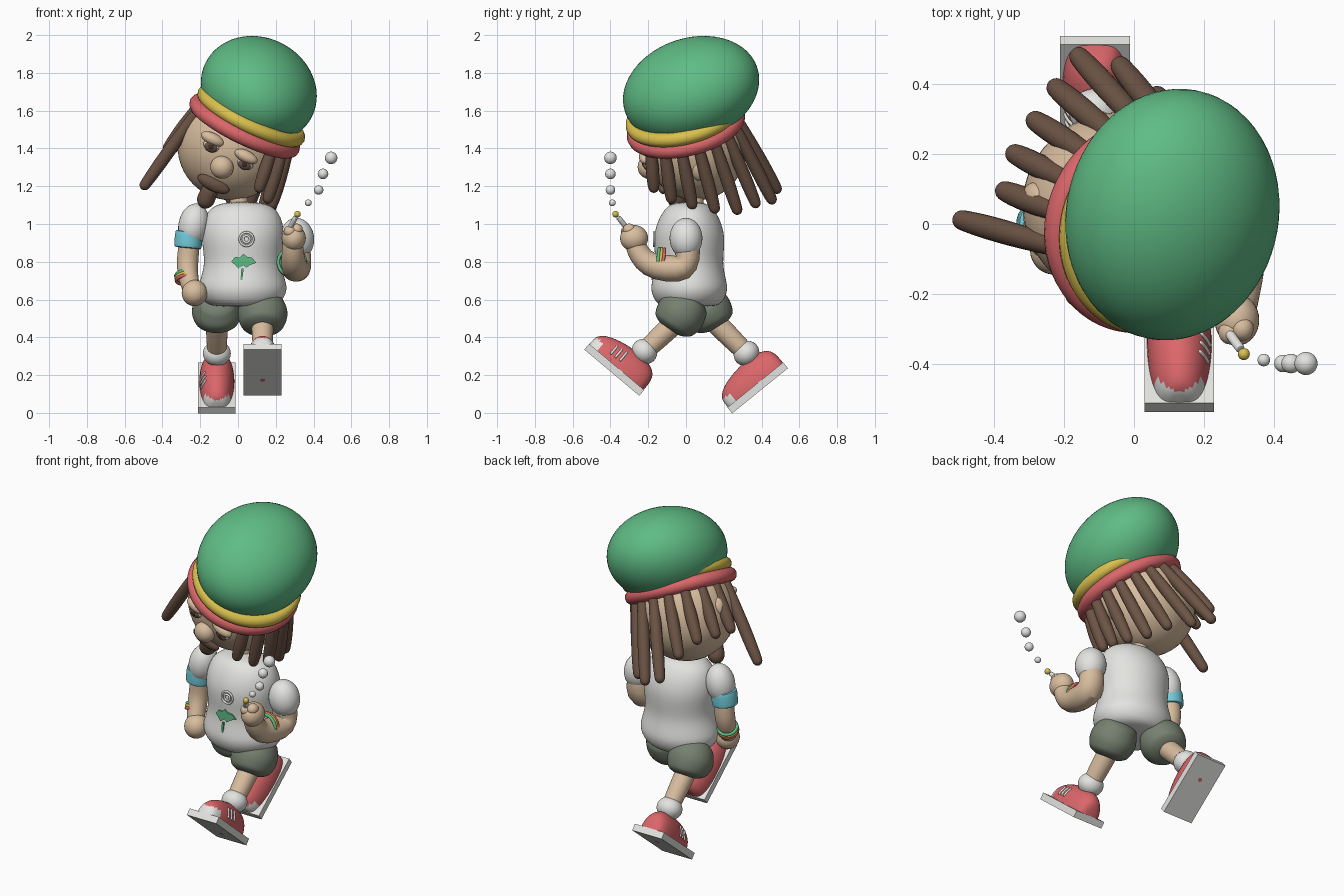
import bpy, bmesh
from math import sin, cos, pi, radians, sqrt
from mathutils import Vector, Matrix

if "Cube" in bpy.data.objects:
    bpy.data.objects.remove(bpy.data.objects["Cube"])


def colour(name, *rgb):
    m = bpy.data.materials.new(name)
    m.use_nodes = True
    m.diffuse_color = (*rgb, 1)
    bsdf = m.node_tree.nodes["Principled BSDF"]
    bsdf.inputs["Base Color"].default_value = (*rgb, 1)
    bsdf.inputs["Roughness"].default_value = 0.7
    return m


GREEN = colour("green", .115, .50, .235)
YELLOW = colour("yellow", .70, .53, .075)
RED = colour("red", .71, .135, .145)
SKIN = colour("skin", .69, .51, .345)
BROWN = colour("hair_brown", .15, .088, .06)
WHITE = colour("white", .77, .77, .75)
OLIVE = colour("olive", .18, .215, .16)
CYAN = colour("cyan", .17, .60, .70)
DARK = colour("dark_brown", .05, .03, .022)


def finish(bm, name, mats, matrix=None, sub=0, angle=60):
    bmesh.ops.recalc_face_normals(bm, faces=bm.faces)
    me = bpy.data.meshes.new(name)
    bm.to_mesh(me)
    bm.free()
    ob = bpy.data.objects.new(name, me)
    bpy.context.collection.objects.link(ob)
    for m in mats if isinstance(mats, tuple) else (mats,):
        me.materials.append(m)
    if matrix:
        ob.matrix_world = matrix
    if sub:
        ob.modifiers.new("smooth", "SUBSURF").levels = sub
        ob.modifiers["smooth"].render_levels = sub
    bpy.ops.object.select_all(action="DESELECT")
    ob.select_set(True)
    bpy.context.view_layer.objects.active = ob
    bpy.ops.object.shade_smooth_by_angle(angle=radians(angle))


def place(loc, rot=None):
    return Matrix.Translation(loc) @ (rot or Matrix()).to_4x4()


def ball(name, mat, loc, radii, rot=None, seg=32):
    bm = bmesh.new()
    bmesh.ops.create_uvsphere(bm, u_segments=seg, v_segments=seg // 2, radius=1)
    r = radii if isinstance(radii, tuple) else (radii,) * 3
    bmesh.ops.scale(bm, vec=r, verts=bm.verts)
    finish(bm, name, mat, place(loc, rot))


def loft(name, mat, rings, loop=False, matrix=None, sub=0):
    bm = bmesh.new()
    rows = [[bm.verts.new(p) for p in ring] for ring in rings]
    n = len(rows[0])
    for a, b in zip(rows, rows[1:] + (rows[:1] if loop else [])):
        for i in range(n):
            bm.faces.new((a[i], a[(i + 1) % n], b[(i + 1) % n], b[i]))
    if not loop:
        bm.faces.new(rows[0])
        bm.faces.new(rows[-1])
    finish(bm, name, mat, matrix, sub)


def torus(name, mat, loc, R, r, rot=None, n=64):
    rings = [[Vector(((R + r * cos(b)) * cos(a), (R + r * cos(b)) * sin(a), r * sin(b)))
              for b in (2 * pi * j / 12 for j in range(12))]
             for a in (2 * pi * i / n for i in range(n))]
    loft(name, mat, rings, True, place(loc, rot))


def tube(name, mat, pts, radii, n=18, sub=1, cap=1.0):
    """Round limb through points, with domed ends."""
    pts = [Vector(p) for p in pts]
    tan = [(pts[min(i + 1, len(pts) - 1)] - pts[max(i - 1, 0)]).normalized()
           for i in range(len(pts))]
    body = list(zip(pts, tan, radii))
    dome = [(.9, .4), (.6, .8), (.2, .98)]
    p, t, r = body[0]
    head = [(p - t * r * h * cap, t, r * k) for k, h in reversed(dome)]
    p, t, r = body[-1]
    tail = [(p + t * r * h * cap, t, r * k) for k, h in dome]
    rings = []
    for p, t, r in head + body + tail:
        a = t.cross(Vector((1, 0, 0))).normalized()
        b = t.cross(a)
        rings.append([p + r * (a * cos(2 * pi * i / n) + b * sin(2 * pi * i / n)) for i in range(n)])
    loft(name, mat, rings, sub=sub)


# Tilted head frame
n_ax = Vector((.43, -.21, .88)).normalized()
u_ax = Vector((.9, 0, -.44)).normalized()
v_ax = n_ax.cross(u_ax)
TILT = Matrix((u_ax, v_ax, n_ax)).transposed()
band = Vector((.035, 0, 1.52))
skull = Vector((-.035, .05, 1.41))

# Hat, its crown leaning a little further back than the bands
ball("hat_crown", GREEN, (.11, .027, 1.711), (.316, .37, .262),
     Matrix.Rotation(radians(7), 3, "X") @ TILT, 64)
torus("hat_red_band", RED, band, .278, .042, TILT)
torus("hat_yellow_band", YELLOW, band + n_ax * .066 + u_ax * .008, .274, .038, TILT)

# Head and face
ball("head", SKIN, skull, (.285, .27, .285), TILT, 48)
tube("neck", SKIN, [(.01, .04, 1.05), (0, .05, 1.2)], [.05, .05])
for side in (-1, 1):
    ball("ear", SKIN, skull + TILT @ Vector((side * .27, .02, -.02)), (.03, .045, .055), TILT)


def on_face(x, z, out=0):
    d = Vector((x - skull.x, 0, z - skull.z))
    return Vector((x, skull.y - sqrt(max(.075 - d.length_squared, 0)) - out, z))


for x, z in ((-.14, 1.415), (.038, 1.322)):
    ball("eyeball", WHITE, on_face(x, z), (.045, .026, .033), TILT)
    ball("iris", BROWN, on_face(x - .003, z - .007, .013), (.036, .018, .028), TILT)
    ball("pupil", DARK, on_face(x - .003, z - .007, .026), (.015, .009, .015), TILT)
    ball("upper_eyelid", SKIN, on_face(x + .005, z + .035, .006), (.066, .036, .032), TILT)
ball("nose", SKIN, on_face(-.085, 1.3, .005), (.062, .055, .06), TILT)
ball("moustache", BROWN, on_face(-.13, 1.212, .01), (.092, .03, .038), TILT)
ball("mouth", DARK, on_face(-.135, 1.205, .032), (.045, .012, .01), TILT)
tube("goatee", BROWN, [(-.15, -.07, 1.18), (-.17, -.05, 1.13)], [.045, .05])

# Dreadlocks hang from the red band, splayed outward
lengths = [.24, .29, .33, .38, .43, .45, .50, .51, .40, .34, .33, .32, .53]
for i, length in enumerate(lengths):
    a = radians(-46 + 20 * i) if i < 12 else radians(196)
    out = u_ax * cos(a) + v_ax * sin(a)
    root = band + out * .265
    splay = .26 - .1 * abs(cos(a))
    way = (-n_ax * .966 + out * splay).normalized() * (length - .02)
    tube("dreadlock", BROWN, [root + way * k for k in (-.05, .4, .75, 1)],
         [.027, .036, .037, .031], n=12)

# Shirt
profile = [(.562, .13, .12), (.575, .20, .175), (.645, .24, .207), (.70, .228, .198), (.78, .203, .178),
           (.86, .21, .185), (.94, .222, .189), (1.02, .212, .167), (1.085, .175, .127), (1.118, .1, .08)]
loft("shirt", WHITE, [[(.025 + rx * cos(2 * pi * i / 28), .017 + ry * sin(2 * pi * i / 28), z)
                       for i in range(28)] for z, rx, ry in profile], sub=2)


# Chest motifs
def chest_plate(name, outline, out):
    bm = bmesh.new()
    wrap = lambda x: .017 - .182 * sqrt(1 - ((x - .025) / .205) ** 2)
    front = bm.faces.new([bm.verts.new((x, wrap(x) - out, z)) for x, z in outline])
    ext = bmesh.ops.extrude_face_region(bm, geom=[front])
    bmesh.ops.translate(bm, vec=(0, .009, 0),
                        verts=[v for v in ext["geom"] if isinstance(v, bmesh.types.BMVert)])
    finish(bm, name, GREEN, angle=30)


leaf = [(-12, -1), (-8, 4), (-3, 4), (0, 7), (4, 4), (9, 3), (13, -2),
        (7, -4), (3, -7), (0, -4), (-5, -8), (-8, -4)]
chest_plate("leaf_plate", [(.028 + x * .0053, .805 + z * .0053) for x, z in leaf], .008)
chest_plate("leaf_stem", [(.013, .703), (.023, .703), (.03, .765), (.018, .765)], .017)
FRONT = Matrix.Rotation(pi / 2, 3, "X")
for R in (.036, .018):
    torus("chest_ring", WHITE, (.045, -.17, .92), R, .006, FRONT, 32)

# Lowered arm
ball("right_sleeve", WHITE, (-.235, 0, .995), (.08, .085, .115), Matrix.Rotation(radians(12), 3, "Y"))
tube("right_arm", SKIN, [(-.25, 0, .98), (-.262, .005, .86), (-.27, .005, .78), (-.262, -.035, .70),
                         (-.24, -.065, .645)], [.055, .058, .058, .053, .048])
ball("right_hand", SKIN, (-.23, -.075, .635), (.068, .07, .07))
tube("armband", CYAN, [(-.258, 0, .955), (-.26, 0, .945), (-.265, 0, .885), (-.266, 0, .875)],
     [.072, .074, .074, .072], n=32, cap=.05)

# Raised arm
ball("left_sleeve", WHITE, (.315, 0, .925), (.088, .087, .108), Matrix.Rotation(radians(-10), 3, "Y"))
tube("left_arm", SKIN, [(.315, 0, .92), (.315, .012, .82), (.31, -.005, .763), (.305, -.1, .762),
                        (.295, -.2, .783), (.29, -.25, .84), (.29, -.27, .9)],
     [.065, .075, .079, .075, .068, .06, .055])
ball("left_hand", SKIN, (.295, -.275, .925), (.064, .074, .07))
for x, y, z in ((.275, -.31, .96), (.31, -.30, .97)):
    ball("finger", SKIN, (x, y, z), (.033, .035, .032))

# Striped bracelets, showing on one side of each wrist
for centre, axis, R in (((.285, -.135, .797), Vector((0, 1, -.1)), .072),
                        ((-.275, -.015, .718), Vector((.1, -.4, -.8)), .053)):
    for k, mat in enumerate((GREEN, YELLOW, RED)):
        torus("bracelet", mat, Vector(centre) + axis.normalized() * (k - 1) * .014, R, .009,
              axis.to_track_quat("Z", "Y").to_matrix(), 32)

# Rolled stick and smoke
tube("stick", WHITE, [(.26, -.295, .955), (.305, -.358, 1.035)], [.014, .014], cap=.1)
ball("stick_tip", YELLOW, (.315, -.373, 1.052), .017)
for x, y, z, r in ((.372, -.39, 1.112, .018), (.427, -.4, 1.18, .025),
                   (.45, -.4, 1.265, .028), (.493, -.4, 1.35, .033)):
    ball("smoke_puff", WHITE, (x, y, z), r)


# Legs: side x, stride direction and shoe placement
def shoe_point(p):
    x, t, z = p
    s = sqrt(max(1 - t * t, 0))
    grow = s ** -.5 if s > .01 else 1
    return Vector((x * grow * (.092 + .008 * t), t * .188, .035 + max(z, 0) * grow * (.132 + .018 * t)))


def leg(side, x, hip, knee, hem, sock, shoe, tilt):
    tube(side + "_shorts_leg", OLIVE, [(x, *hip), (x, *knee), (x, *hem)], [.11, .142, .12], n=24, sub=2, cap=.4)
    tube(side + "_shin", SKIN, [(x, *hem), (x, *sock)], [.062, .052])
    ball(side + "_sock", WHITE, (x, *sock), (.074, .07, .065), Matrix.Rotation(tilt, 3, "X"))
    M = place((x, *shoe), Matrix.Rotation(tilt, 3, "X"))
    # Sole slab with a small dot on the tread
    bm = bmesh.new()
    bmesh.ops.create_cube(bm, size=1)
    for v in bm.verts:
        v.co = (v.co.x * .2, v.co.y * .38, (v.co.z + .5) * .04)
    finish(bm, side + "_sole", WHITE, M, angle=30)
    bm = bmesh.new()
    bmesh.ops.create_circle(bm, cap_ends=True, segments=12, radius=.013)
    finish(bm, side + "_tread_dot", RED, M @ Matrix.Translation((0, .06, -.002)))
    # Upper with a white toe cap
    bm = bmesh.new()
    bmesh.ops.create_uvsphere(bm, u_segments=32, v_segments=32, radius=1,
                              matrix=Matrix.Rotation(pi / 2, 4, "X"))
    for v in bm.verts:
        v.co = shoe_point(v.co)
    for f in bm.faces:
        c = f.calc_center_median()
        f.material_index = int(c.y < -.13 and c.z < .088)
    finish(bm, side + "_shoe", (RED, WHITE), M)
    # Lace bars on the outer flank
    flip = 1 if x > 0 else -1
    for t in (-.36, -.2, -.04):
        s = sqrt(1 - t * t)
        arc = [M @ shoe_point((flip * cos(a) * s, t, sin(a) * s)) for a in (.35, .5, .65, .8)]
        tube(side + "_lace", WHITE, arc, [.007] * 4, n=8)


leg("left", .13, (.03, .585), (-.027, .53), (-.062, .475), (-.22, .325), (-.393, .213), radians(-40))
leg("right", -.112, (.06, .585), (.115, .545), (.145, .49), (.32, .315), (.392, .117), radians(39))
